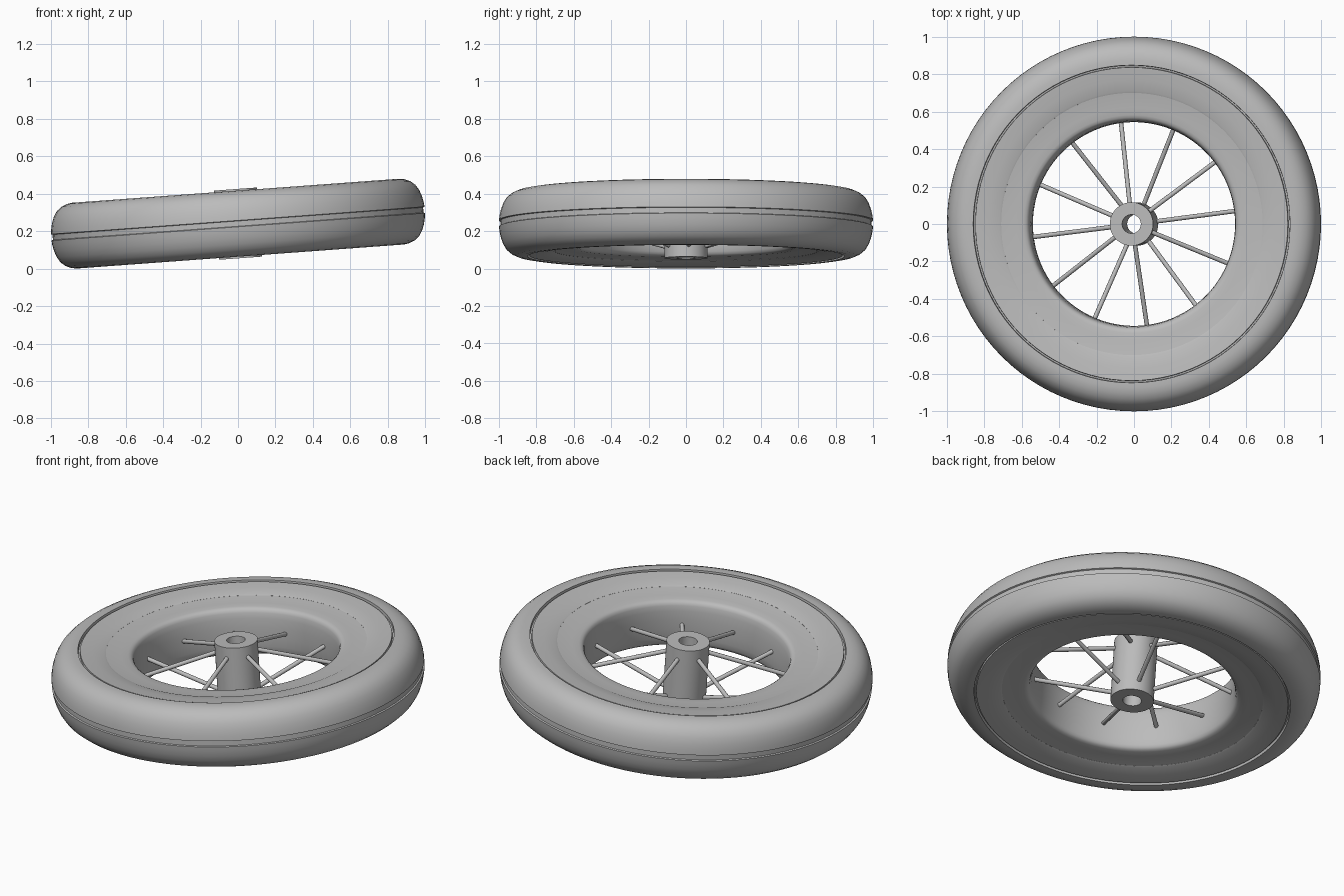
import bpy, bmesh, math
from mathutils import Matrix, Vector

cube = bpy.data.objects.get("Cube")
if cube:
    bpy.data.objects.remove(cube, do_unlink=True)

TILT = Matrix.Translation((0, 0, 0.24)) @ Matrix.Rotation(math.radians(-4.2), 4, 'Y')

grey = bpy.data.materials.new("plain_grey")
grey.use_nodes = True
colour = (0.5, 0.5, 0.5, 1)
grey.diffuse_color = colour
grey.node_tree.nodes["Principled BSDF"].inputs["Base Color"].default_value = colour


def finish(name, bm, angle=32):
    """Turn a bmesh into a shaded object leaning with the wheel."""
    bmesh.ops.recalc_face_normals(bm, faces=bm.faces)
    mesh = bpy.data.meshes.new(name)
    bm.to_mesh(mesh)
    bm.free()
    mesh.materials.append(grey)
    obj = bpy.data.objects.new(name, mesh)
    bpy.context.collection.objects.link(obj)
    obj.matrix_world = TILT
    bpy.ops.object.select_all(action='DESELECT')
    obj.select_set(True)
    bpy.context.view_layer.objects.active = obj
    bpy.ops.object.shade_smooth_by_angle(angle=math.radians(angle))
    return obj


def lathe(name, upper, steps=96):
    """Spin a closed ring profile, given by its upper half from inside to outside."""
    profile = upper + [(r, -h) for r, h in reversed(upper)]
    bm = bmesh.new()
    rings = []
    for i in range(steps):
        a = 2 * math.pi * i / steps
        rings.append([bm.verts.new((r * math.cos(a), r * math.sin(a), h)) for r, h in profile])
    n = len(profile)
    for i in range(steps):
        a, b = rings[i], rings[(i + 1) % steps]
        for j in range(n):
            k = (j + 1) % n
            bm.faces.new((a[j], b[j], b[k], a[k]))
    return finish(name, bm)


# Tyre: sidewall, narrow ring groove, rounded shoulder, shallow tread groove
lathe("tyre", [
    (0.70, 0.149), (0.71, 0.153), (0.77, 0.164), (0.836, 0.171),
    (0.838, 0.158), (0.846, 0.158), (0.848, 0.176),
    (0.875, 0.176), (0.905, 0.171), (0.935, 0.158), (0.96, 0.137),
    (0.978, 0.108), (0.99, 0.075), (0.997, 0.042), (1.0, 0.017),
    (0.992, 0.014)])

# Rim: gently dished face, rounded lip and inner wall
lathe("rim", [
    (0.544, 0.03), (0.547, 0.08), (0.552, 0.11), (0.558, 0.124),
    (0.568, 0.132), (0.582, 0.136), (0.62, 0.139), (0.67, 0.144), (0.71, 0.150)])

# Hub: bored cylinder
lathe("hub", [(0.05, 0.185), (0.116, 0.185)], 48)

# Spokes: alternately from the upper and lower hub to the middle of the rim
bm = bmesh.new()
for i in range(12):
    a = math.radians(7.3 + 30 * i)
    out = Vector((math.cos(a), math.sin(a), 0))
    start = out * 0.10 + Vector((0, 0, 0.125 if i % 2 else -0.125))
    end = out * 0.552
    along = end - start
    place = Matrix.Translation((start + end) / 2) @ along.to_track_quat('Z', 'Y').to_matrix().to_4x4()
    bmesh.ops.create_cone(bm, cap_ends=True, segments=12, radius1=0.012,
                          radius2=0.012, depth=along.length, matrix=place)
finish("spokes", bm, 40)
